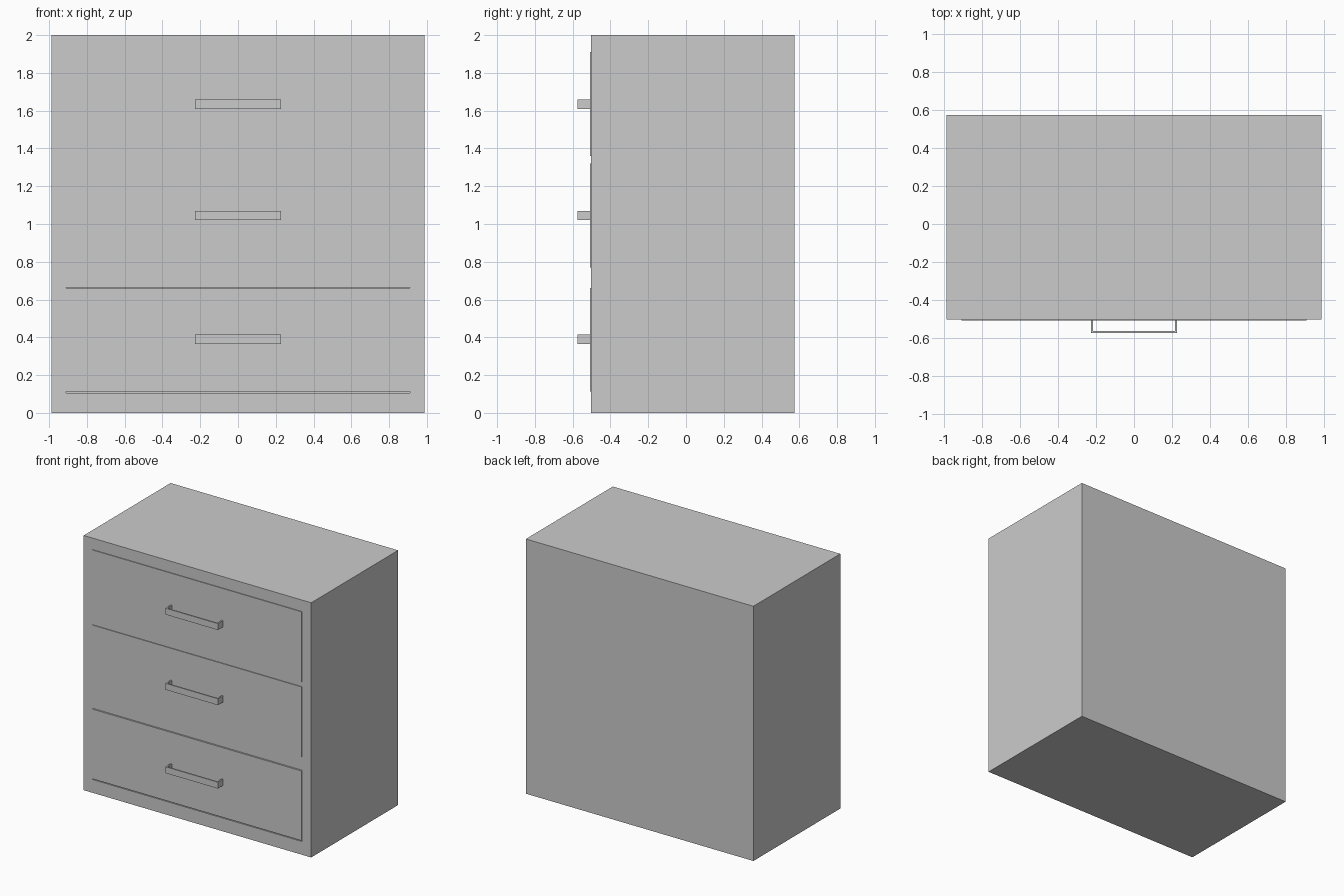
import bpy

if "Cube" in bpy.data.objects:
    bpy.data.objects.remove(bpy.data.objects["Cube"])


def box(name, x, y, z):
    """Axis-aligned box from (min, max) ranges."""
    bpy.ops.mesh.primitive_cube_add(
        size=1, location=[(r[0] + r[1]) / 2 for r in (x, y, z)])
    ob = bpy.context.object
    ob.name = name
    ob.scale = [r[1] - r[0] for r in (x, y, z)]
    bpy.ops.object.transform_apply(location=True, rotation=False, scale=True)
    return ob


def pull_handle(name, z):
    """U-shaped pull: flat profile in plan, extruded upward."""
    w, t, front, back = 0.228, 0.011, -0.575, -0.504
    outline = [(-w, back), (-w, front), (w, front), (w, back),
               (w - t, back), (w - t, front + t),
               (-w + t, front + t), (-w + t, back)]
    n = len(outline)
    verts = [(x, y, h) for h in (z - 0.025, z + 0.025) for x, y in outline]
    # Three rectangular cap pieces per side, then the walls
    caps = [(0, 1, 6, 7), (1, 2, 5, 6), (2, 3, 4, 5)]
    faces = [c[::-1] for c in caps] + [tuple(i + n for i in c) for c in caps]
    faces += [(i, (i + 1) % n, (i + 1) % n + n, i + n) for i in range(n)]
    mesh = bpy.data.meshes.new(name)
    mesh.from_pydata(verts, [], faces)
    ob = bpy.data.objects.new(name, mesh)
    bpy.context.collection.objects.link(ob)
    return ob


# Cabinet body
body = box("cabinet_body", (-0.988, 0.988), (-0.503, 0.575), (0, 2))

# Opening for the bottom drawer, leaving a thin gap above and below it
opening = box("drawer_opening_cutter", (-0.91, 0.91), (-0.6, 0.45), (0.104, 0.664))
opening.hide_render = True
opening.hide_set(True)
cut = body.modifiers.new("opening", "BOOLEAN")
cut.operation = "DIFFERENCE"
cut.solver = "EXACT"
cut.object = opening

# Drawers standing slightly proud of the body, each with a pull handle
drawers = {"bottom": (0.113, 0.66, 0.39),
           "middle": (0.77, 1.32, 1.045),
           "top": (1.36, 1.91, 1.635)}
for label, (low, high, grip) in drawers.items():
    box(label + "_drawer", (-0.91, 0.91), (-0.509, 0.40), (low, high))
    pull_handle(label + "_handle", grip)
